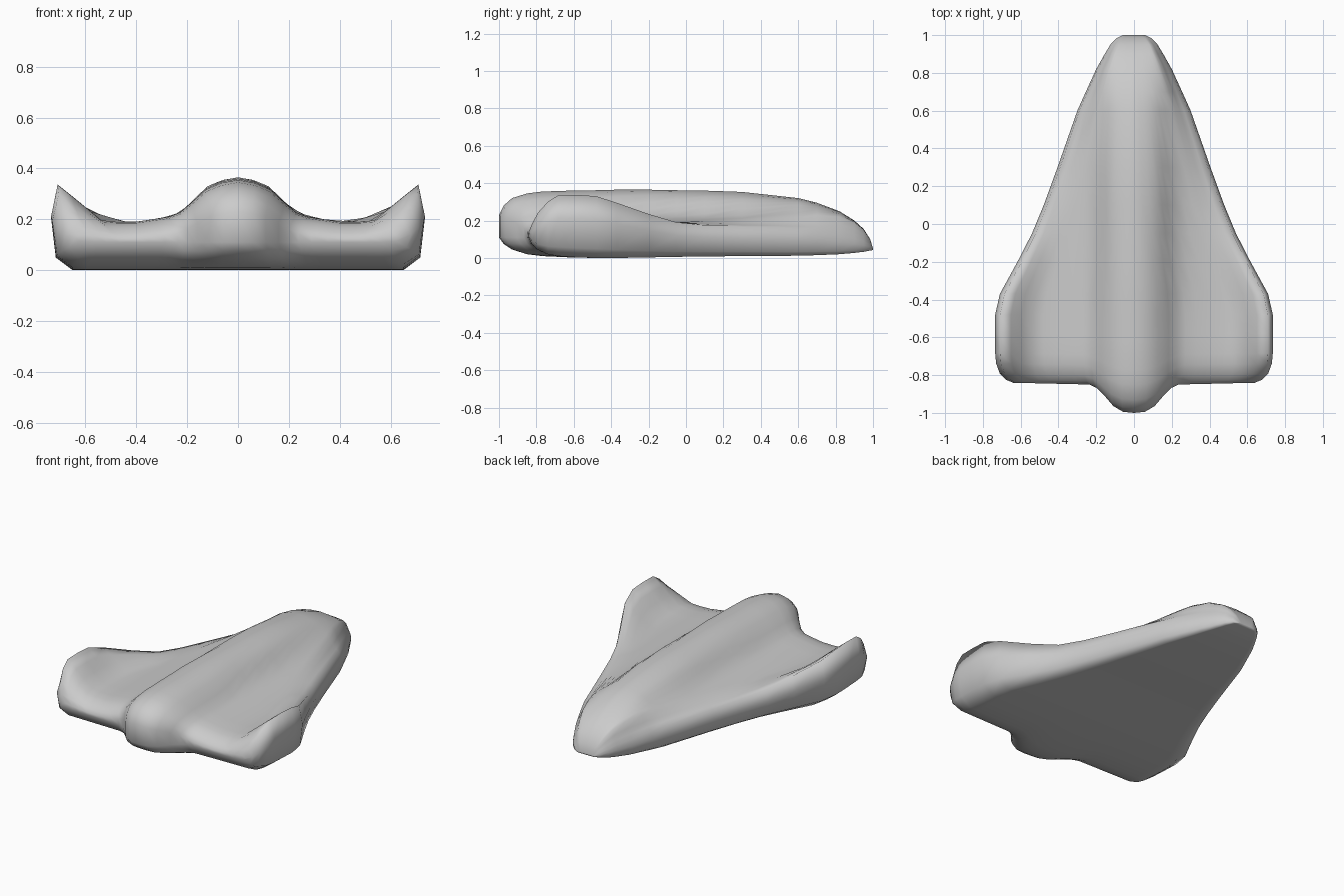
import bpy

if "Cube" in bpy.data.objects:
    bpy.data.objects.remove(bpy.data.objects["Cube"])

# Hull stations: y, half width, spine height, wing height, wing-tip height, belly height
STATIONS = [
    (1.0, .06, .05, .05, .048, .042),
    (.985, .09, .10, .08, .07, .04),
    (.95, .125, .155, .12, .09, .033),
    (.90, .155, .20, .15, .105, .027),
    (.82, .20, .25, .17, .12, .02),
    (.70, .255, .295, .185, .14, .015),
    (.60, .30, .32, .19, .15, .012),
    (.30, .405, .353, .19, .165, .01),
    (.10, .478, .36, .19, .175, .008),
    (-.05, .54, .362, .19, .19, .006),
    (-.20, .617, .365, .19, .235, .003),
    (-.37, .71, .365, .19, .295, .0),
    (-.48, .735, .362, .19, .33, .0),
    (-.62, .735, .36, .19, .337, .003),
    (-.77, .735, .355, .19, .335, .01),
    (-.85, .73, .345, .185, .30, .02),
    (-.93, .71, .32, .17, .24, .045),
    (-.975, .68, .28, .145, .18, .075),
    (-1.0, .64, .23, .125, .14, .11),
]
COLUMNS = [0, .09, .17, .25, .31, .37, .45, .55, .65, .73, .81, .885, .965]
# Fuselage bulge over x, upturned tip over width fraction, rear outline over x
BULGE = [(0, 1), (.06, .94), (.12, .8), (.18, .47), (.22, .24), (.27, .12), (.4, 0)]
TIP = [(.72, 0), (.885, .68), (.965, 1)]
REAR = [(0, -1), (.06, -.995), (.11, -.97), (.15, -.93), (.19, -.88), (.24, -.85), (.7, -.84)]


def interp(curve, t):
    if t <= curve[0][0]:
        return curve[0][1]
    for (a, va), (b, vb) in zip(curve, curve[1:]):
        if t <= b:
            return va + (vb - va) * (t - a) / (b - a)
    return curve[-1][1]


def shift_y(y, f):
    # bend the rear rows so the fuselage protrudes behind the wings
    if y > -.5:
        return y
    return -.5 + (y + .5) * (interp(REAR, f * .68) + .5) / -.5


def section(y, w, top, wing, tip, belly):
    upper, lower = [], []
    for f in COLUMNS:
        z = wing + (top - wing) * interp(BULGE, f * w)
        z += (tip - z) * interp(TIP, f)
        upper.append((f * w, shift_y(y, f), z))
        last = f == COLUMNS[-1]
        lower.append(((.975 if last else f) * w, shift_y(y, f),
                      belly + (.15 * (tip - belly) if last else 0)))
    edge = (w, shift_y(y, 1), belly + .62 * (tip - belly))
    half = upper + [edge] + lower[::-1]
    mirrored = [(-x, py, z) for x, py, z in half[1:-1]]
    return half + mirrored[::-1]


# Loft the sections
rings = [section(*s) for s in STATIONS]
n, rows = len(rings[0]), len(rings)
verts = [p for ring in rings for p in ring]
faces = []
for r in range(rows - 1):
    for i in range(n):
        j = (i + 1) % n
        faces.append((r * n + i, r * n + j, (r + 1) * n + j, (r + 1) * n + i))

# Close the nose and the rear with strips between top and belly
m = len(COLUMNS)
for base, flip in ((0, True), ((rows - 1) * n, False)):
    for side in (1, -1):
        def idx(k):
            return base + (side * k) % n
        strip = [(idx(i), idx(i + 1), idx(2 * m - i - 1), idx(2 * m - i)) for i in range(m - 1)]
        strip.append((idx(m - 1), idx(m), idx(m + 1)))
        faces += [f[::-1] if flip == (side == 1) else f for f in strip]

mesh = bpy.data.meshes.new("glider_hull")
mesh.from_pydata(verts, [], faces)
mesh.update()
hull = bpy.data.objects.new("glider_hull", mesh)
bpy.context.collection.objects.link(hull)
bpy.context.view_layer.objects.active = hull
hull.select_set(True)
bpy.ops.object.mode_set(mode='EDIT')
bpy.ops.mesh.select_all(action='SELECT')
bpy.ops.mesh.normals_make_consistent(inside=False)
bpy.ops.object.mode_set(mode='OBJECT')
bpy.ops.object.shade_smooth()
